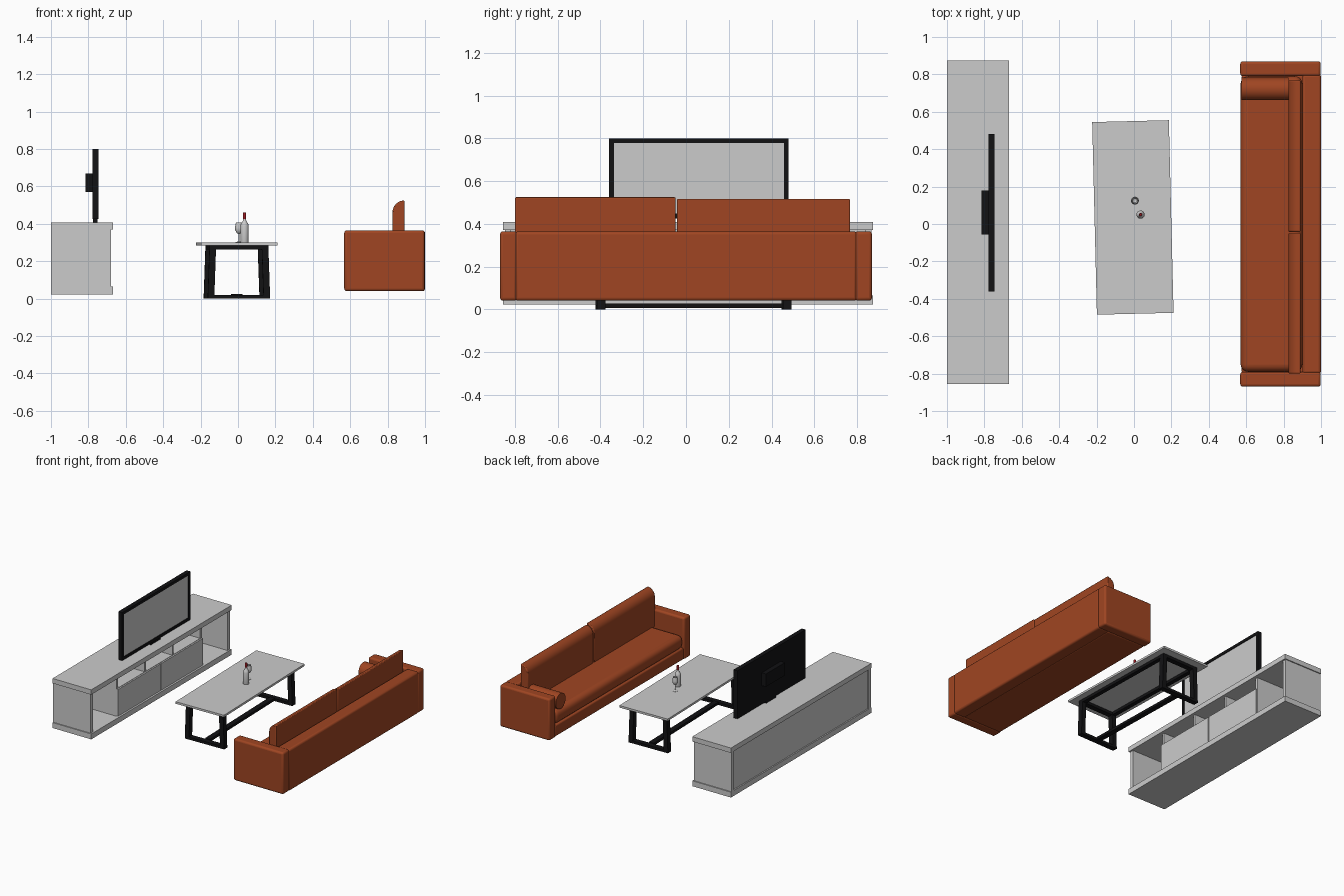
import bpy, bmesh, math
from mathutils import Matrix, Vector

if "Cube" in bpy.data.objects:
    bpy.data.objects.remove(bpy.data.objects["Cube"])


def material(name, rgb):
    m = bpy.data.materials.new(name)
    m.diffuse_color = (*rgb, 1)
    m.use_nodes = True
    m.node_tree.nodes["Principled BSDF"].inputs["Base Color"].default_value = m.diffuse_color
    return m


LEATHER = material("leather", (0.35, 0.06, 0.016))
BLACK = material("black", (0.006, 0.006, 0.007))
RED = material("red", (0.3, 0.01, 0.015))


def finish(name, bm, mat=None, smooth=False, bevel=0, segments=3, matrix=None):
    bmesh.ops.recalc_face_normals(bm, faces=bm.faces)
    if matrix:
        bm.transform(matrix)
    mesh = bpy.data.meshes.new(name)
    bm.to_mesh(mesh)
    bm.free()
    ob = bpy.data.objects.new(name, mesh)
    bpy.context.collection.objects.link(ob)
    if mat:
        mesh.materials.append(mat)
    if bevel:
        mod = ob.modifiers.new("bevel", 'BEVEL')
        mod.width, mod.segments = bevel, segments
    if smooth:
        bpy.ops.object.select_all(action='DESELECT')
        ob.select_set(True)
        bpy.context.view_layer.objects.active = ob
        bpy.ops.object.shade_smooth_by_angle(angle=math.radians(40))
    return ob


def box(name, x, y, z, mat=None, **kw):
    bm = bmesh.new()
    bmesh.ops.create_cube(bm, size=1)
    for v in bm.verts:
        for i, (lo, hi) in enumerate((x, y, z)):
            v.co[i] = lo if v.co[i] < 0 else hi
    return finish(name, bm, mat, **kw)


def prism(name, profile, y0, y1, mat=None, **kw):
    """Extrude an x-z profile along y."""
    bm = bmesh.new()
    face = bm.faces.new([bm.verts.new((x, y0, z)) for x, z in profile])
    new = bmesh.ops.extrude_face_region(bm, geom=[face])["geom"]
    bmesh.ops.translate(bm, vec=(0, y1 - y0, 0),
                        verts=[g for g in new if isinstance(g, bmesh.types.BMVert)])
    return finish(name, bm, mat, **kw)


def lathe(name, profile, x, y, z, mat=None):
    bm = bmesh.new()
    vs = [bm.verts.new((r, 0, h)) for r, h in profile]
    es = [bm.edges.new(p) for p in zip(vs, vs[1:])]
    bmesh.ops.spin(bm, geom=vs + es, axis=(0, 0, 1), cent=(0, 0, 0),
                   angle=math.tau, steps=24)
    bmesh.ops.remove_doubles(bm, verts=bm.verts, dist=1e-5)
    return finish(name, bm, mat, smooth=True, matrix=Matrix.Translation((x, y, z)))


# media cabinet, open side towards +x
Y0, Y1 = -0.855, 0.875
box("cabinet_top", (-1, -0.667), (Y0, Y1), (0.37, 0.408))
box("cabinet_base", (-1, -0.667), (Y0, Y1), (0.022, 0.064))
box("cabinet_back", (-0.99, -0.975), (Y0 + 0.03, Y1 - 0.03), (0.064, 0.37))
for side, a, b in (("front", Y0 + 0.008, Y0 + 0.035), ("rear", Y1 - 0.035, Y1 - 0.008)):
    box(f"cabinet_{side}_end", (-1, -0.678), (a, b), (0.064, 0.37))
for side, y in (("front", -0.5), ("rear", 0.53)):
    box(f"cabinet_{side}_partition", (-0.975, -0.69), (y - 0.01, y + 0.01), (0.064, 0.37))
box("cabinet_shelf", (-0.975, -0.69), (-0.49, 0.52), (0.262, 0.278))
for i, y in enumerate((-0.155, 0.185)):
    box(f"niche_divider_{i + 1}", (-0.975, -0.69), (y - 0.008, y + 0.008), (0.278, 0.37))
for i, (a, b) in enumerate(((-0.508, 0.012), (0.018, 0.538))):
    box(f"cabinet_door_{i + 1}", (-0.69, -0.678), (a, b), (0.067, 0.275))

# television
TY0, TY1, TZ0, TZ1, RIM = -0.36, 0.48, 0.425, 0.80, 0.022
box("tv_back_shell", (-0.779, -0.757), (TY0, TY1), (TZ0, TZ1), BLACK)
for nm, y, z in (("bottom", (TY0, TY1), (TZ0, TZ0 + RIM)),
                 ("top", (TY0, TY1), (TZ1 - RIM, TZ1)),
                 ("left", (TY0, TY0 + RIM), (TZ0 + RIM, TZ1 - RIM)),
                 ("right", (TY1 - RIM, TY1), (TZ0 + RIM, TZ1 - RIM))):
    box(f"tv_rim_{nm}", (-0.757, -0.746), y, z, BLACK)
box("tv_screen", (-0.757, -0.751), (TY0 + RIM, TY1 - RIM), (TZ0 + RIM, TZ1 - RIM))
box("tv_rear_housing", (-0.815, -0.779), (-0.055, 0.18), (0.57, 0.67), BLACK)
box("tv_foot", (-0.775, -0.752), (0.0, 0.12), (0.408, 0.425), BLACK)

# coffee table, turned slightly
T = Matrix.Translation((-0.006, 0.035, 0)) @ Matrix.Rotation(math.radians(1.4), 4, 'Z')
box("table_top", (-0.205, 0.205), (-0.515, 0.515), (0.284, 0.30), matrix=T)
for end, s in (("front", -1), ("rear", 1)):
    ya, yb = s * 0.435 - 0.02, s * 0.435 + 0.02
    for side, k in (("left", -1), ("right", 1)):
        prism(f"table_{end}_{side}_leg",
              [(k * 0.167, 0), (k * 0.157, 0.284), (k * 0.122, 0.284), (k * 0.132, 0)],
              ya, yb, BLACK, matrix=T)
    box(f"table_{end}_foot_bar", (-0.135, 0.135), (ya, yb), (0, 0.02), BLACK, matrix=T)
    box(f"table_{end}_top_bar", (-0.125, 0.125), (ya, yb), (0.262, 0.284), BLACK, matrix=T)
for side, k in (("left", -1), ("right", 1)):
    x = k * 0.14
    box(f"table_{side}_rail", (x - 0.016, x + 0.016), (-0.415, 0.415), (0.262, 0.284),
        BLACK, matrix=T)
box("table_stretcher", (-0.02, 0.02), (-0.415, 0.415), (0.006, 0.026), BLACK, matrix=T)

# bottle and wine glass
lathe("bottle", [(0, 0), (0.021, 0), (0.022, 0.003), (0.022, 0.088), (0.019, 0.102),
                 (0.010, 0.114), (0.008, 0.122), (0.008, 0.13), (0, 0.13)], 0.035, 0.05, 0.30)
lathe("bottle_cap", [(0, 0), (0.0085, 0), (0.0085, 0.032), (0.007, 0.034), (0, 0.034)],
      0.035, 0.05, 0.427, RED)
lathe("wine_glass", [(0, 0), (0.019, 0), (0.019, 0.002), (0.003, 0.006), (0.0025, 0.045),
                     (0.012, 0.051), (0.020, 0.066), (0.021, 0.08), (0.016, 0.108),
                     (0.0145, 0.108), (0.0195, 0.08), (0.0185, 0.067), (0.011, 0.053),
                     (0, 0.049)], 0.005, 0.125, 0.30)

# sofa, facing -x
soft = dict(mat=LEATHER, smooth=True)
for side, a, b in (("front", -0.87, -0.79), ("rear", 0.79, 0.87)):
    box(f"sofa_{side}_arm", (0.568, 0.998), (a, b), (0.04, 0.365), bevel=0.014, **soft)
box("sofa_back", (0.90, 1.0), (-0.80, 0.80), (0.04, 0.364), bevel=0.014, **soft)
box("sofa_base", (0.575, 0.91), (-0.795, 0.795), (0.04, 0.13), bevel=0.01, **soft)
box("seat_cushion", (0.570, 0.90), (-0.79, 0.79), (0.128, 0.235), bevel=0.04, segments=5, **soft)
for nm, y0, y1, top in (("front", -0.80, -0.048, 0.525), ("rear", -0.042, 0.768, 0.517)):
    r = 0.064
    arc = [(0.89 - r * math.sin(t), top - r + r * math.cos(t))
           for t in (i * math.pi / 16 for i in range(9))]
    prism(f"back_cushion_{nm}", [(0.89, 0.225)] + arc + [(0.826, 0.225)],
          y0, y1, bevel=0.006, segments=2, **soft)

# bolster roll beside the rear arm
bm = bmesh.new()
bmesh.ops.create_cone(bm, cap_ends=True, segments=32, radius1=0.06, radius2=0.06, depth=0.25)
finish("bolster", bm, LEATHER, smooth=True,
       matrix=Matrix.Translation((0.70, 0.722, 0.295)) @ Matrix.Rotation(math.pi / 2, 4, 'Y'))
